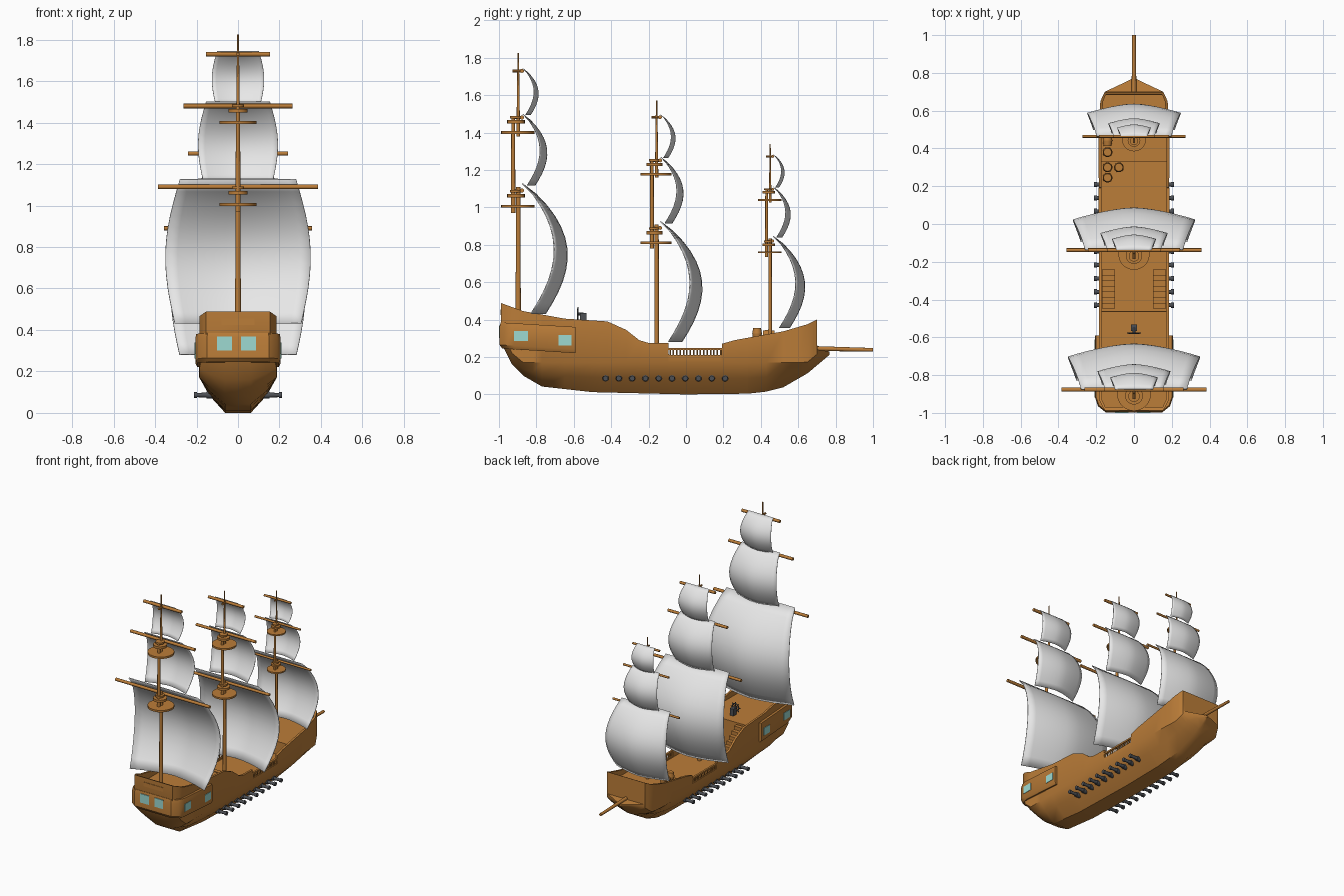
import bpy, bmesh, math
from mathutils import Vector, Matrix

if "Cube" in bpy.data.objects:
    bpy.data.objects.remove(bpy.data.objects["Cube"])


def material(name, rgb):
    m = bpy.data.materials.new(name)
    m.diffuse_color = (*rgb, 1)
    m.use_nodes = True
    m.node_tree.nodes["Principled BSDF"].inputs["Base Color"].default_value = m.diffuse_color
    return m


WOOD = material("warm wood", (0.50, 0.205, 0.04))
SAIL = material("sail cloth", (0.80, 0.80, 0.80))
GLASS = material("window glass", (0.34, 0.70, 0.64))
IRON = material("dark iron", (0.075, 0.08, 0.09))


def finish(bm, name, mat, angle=35):
    bmesh.ops.recalc_face_normals(bm, faces=bm.faces)
    me = bpy.data.meshes.new(name)
    bm.to_mesh(me)
    bm.free()
    me.materials.append(mat)
    ob = bpy.data.objects.new(name, me)
    bpy.context.collection.objects.link(ob)
    bpy.ops.object.select_all(action='DESELECT')
    ob.select_set(True)
    bpy.context.view_layer.objects.active = ob
    bpy.ops.object.shade_smooth_by_angle(angle=math.radians(angle))
    return ob


def cyl(bm, a, b, r1, r2=None, sides=12):
    a, b = Vector(a), Vector(b)
    d = b - a
    mat = Matrix.Translation((a + b) / 2) @ d.to_track_quat('Z', 'Y').to_matrix().to_4x4()
    bmesh.ops.create_cone(bm, cap_ends=True, segments=sides, radius1=r1,
                          radius2=r1 if r2 is None else r2, depth=d.length, matrix=mat)


def box(bm, c, size):
    bmesh.ops.create_cube(bm, size=1, matrix=Matrix.Translation(c) @ Matrix.Diagonal((*size, 1)))


def curve(points, y):
    """Straight-line interpolation along a short profile."""
    for (y0, v0), (y1, v1) in zip(points, points[1:]):
        if y <= y1:
            return v0 + (v1 - v0) * max(0, y - y0) / (y1 - y0)
    return points[-1][1]


def bridge(bm, rings):
    """Skin a row of equal rings and cap both ends."""
    n = len(rings[0])
    for a, b in zip(rings, rings[1:]):
        for i in range(n):
            bm.faces.new((a[i], a[(i + 1) % n], b[(i + 1) % n], b[i]))
    bm.faces.new(rings[0])
    bm.faces.new(rings[-1])


# hull: cross-sections lofted along side profiles
STERN, BOW, TIP = -.988, .70, .768
keel = [(STERN, .275), (-.93, .16), (-.87, .10), (-.77, .042), (-.5, .012), (0, 0),
        (.33, .004), (.43, .015), (.52, .038), (.65, .113), (TIP, .212)]
rim = [(STERN, .488), (-.87, .445), (-.65, .405), (-.42, .39), (-.32, .345), (-.25, .29),
       (-.2, .275), (.19, .27), (.26, .29), (.52, .337), (.65, .375), (BOW, .40)]
width = [(STERN, .155), (-.93, .185), (.52, .187), (.65, .178), (BOW, .155), (.735, .08), (TIP, .012)]


def section(y):
    zk, zt, w = curve(keel, y), curve(rim, y), curve(width, y)
    wk = min(.062, w * .5) * min(1, (.82 - y) / .4)
    if -.093 < y < .191:          # open waist
        zt = .21
    if y > BOW + .001:            # beak under the bowsprit
        zt = .24 - (y - BOW) * .15
    deck = .385 if y < -.461 else .20 if y < .331 else .295
    if y < -.969 or y > .684:     # closed stern and bow walls
        deck = zt
    zm = min(max(.17, zk + .06), zt - .008)
    half = [(0, zk), (wk, zk), (wk + (w - wk) * .62, zk + (zm - zk) * .5), (w, zm),
            (w, zt), (w * .92, zt), (w * .92, deck), (0, deck)]
    return [(x, y, z) for x, z in half] + [(-x, y, z) for x, z in reversed(half[1:-1])]


ys = [p[0] for p in keel + rim + width] + [-.82, -.37, .6]
for step in (-.969, -.461, -.093, .191, .331, .684, BOW + .001):
    ys += [step - .001, step + .001]
bm = bmesh.new()
bridge(bm, [[bm.verts.new(p) for p in section(y)] for y in sorted(set(ys))])
bmesh.ops.remove_doubles(bm, verts=bm.verts, dist=.0002)
finish(bm, "hull", WOOD)

# stern gallery: band wrapped around the stern, sloping down forward
plan = [(.15, -.997), (.19, -.965), (.206, -.92), (.206, -.59)]
plan += [(-x, y) for x, y in reversed(plan)]
bm = bmesh.new()
bridge(bm, [[bm.verts.new((x * (1 - inset), y + (inset * .3 if y < -.9 else 0), z - (y + 1) * .06))
             for x, y in plan]
            for inset, z in ((.05, .245), (0, .265), (0, .36), (.02, .385))])
finish(bm, "stern_gallery", WOOD)

# stern and side windows, thin plates
bm = bmesh.new()
for x in (-.065, .051):
    box(bm, (x, -.9965, .335), (.071, .007, .066))
for s in (-1, 1):
    box(bm, (s * .2055, -.882, .312), (.007, .075, .055))
    box(bm, (s * .2055, -.647, .29), (.007, .07, .055))
finish(bm, "windows", GLASS)

# stern ornament ledge
bm = bmesh.new()
box(bm, (0, -.985, .44), (.16, .012, .03))
finish(bm, "stern_ledge", WOOD)

# waist railings
bm = bmesh.new()
for s in (-1, 1):
    box(bm, (s * .18, .05, .243), (.014, .285, .012))
    for i in range(16):
        y = -.085 + i * .018
        cyl(bm, (s * .18, y, .205), (s * .18, y, .24), .004, sides=6)
finish(bm, "railings", WOOD)

# stairs from the waist up to the quarterdeck
bm = bmesh.new()
for s in (-1, 1):
    for i in range(7):
        rise = .18 * (i + 1) / 7 + .01
        box(bm, (s * .135, -.255 - i * .0295, .19 + rise / 2), (.07, .0295, rise))
finish(bm, "stairs", WOOD)

# cannons, ten per side
bm = bmesh.new()
for s in (-1, 1):
    for i in range(10):
        y = -.43 + i * .071
        for x0, x1, r0, r1 in ((.10, .205, .014, .010), (.197, .212, .014, .014), (.12, .152, .017, .017)):
            cyl(bm, (s * x0, y, .086), (s * x1, y, .086), r0, r1)
finish(bm, "cannons", IRON)

# steering wheel and its stand
bm = bmesh.new()
box(bm, (0, -.55, .405), (.03, .035, .06))
hub = Vector((0, -.578, .43))
cyl(bm, hub, hub + Vector((0, .03, 0)), .007)
spokes = [Vector((math.cos(i * math.pi / 4), 0, math.sin(i * math.pi / 4))) for i in range(9)]
for p, q in zip(spokes, spokes[1:]):
    cyl(bm, hub, hub + p * .038, .003, sides=6)
    cyl(bm, hub + p * .028, hub + q * .028, .004, sides=6)
finish(bm, "steering_wheel", IRON)

# barrels by the foredeck, one lying down
bm = bmesh.new()
up, along = Vector((0, 0, .03)), Vector((0, .03, 0))
for x, y, z, axis in ((-.14, .38, .295, up), (-.14, .30, .20, up), (-.08, .30, .20, up),
                      (-.14, .245, .20, up), (-.14, .412, .32, along)):
    p = Vector((x, y, z))
    cyl(bm, p, p + axis, .021, .026, 14)
    cyl(bm, p + axis, p + 2 * axis, .026, .021, 14)
finish(bm, "barrels", WOOD)

# bowsprit
bm = bmesh.new()
cyl(bm, (0, .66, .246), (0, 1.0, .238), .013, .010)
finish(bm, "bowsprit", WOOD)


def sail(name, pos, k):
    """Billowing sail hanging from pos; k = size relative to the largest."""
    bm, N = bmesh.new(), 12
    grid = []
    for j in range(N + 1):
        t = j / N
        w = .28 + .025 * t + .057 * math.sin(math.pi * t)
        deep = .24 * math.sin(math.radians(149) * t ** .85)
        curl = .077 * (1 - (1 - t) ** 3)
        us = [2 * i / N - 1 for i in range(N + 1)]
        grid.append([bm.verts.new(Vector(pos) + k * Vector((u * w, deep - curl * abs(u) ** 1.6, -.695 * t)))
                     for u in us])
    for a, b in zip(grid, grid[1:]):
        for i in range(N):
            bm.faces.new((a[i], a[i + 1], b[i + 1], b[i]))
    mod = finish(bm, name, SAIL, 40).modifiers.new("thickness", 'SOLIDIFY')
    mod.thickness = .006 * k
    mod.offset = 0


def mast(name, y0, base, top, s):
    """Three stacked poles, platforms, yards and sails, scaled by s from the top."""
    def P(x, y, z):
        return (x * s, y0 + y * s, top - (1.825 - z) * s)
    bm = bmesh.new()
    cyl(bm, (0, y0, base), P(0, 0, 1.11), .014 * s, .012 * s)
    cyl(bm, P(0, -.027, .97), P(0, -.027, 1.475), .012 * s, .010 * s)
    cyl(bm, P(0, 0, 1.38), P(0, 0, 1.825), .010 * s, .004 * s)
    for z in (1.005, 1.40):
        for y, low, high, r in ((-.003, -.007, .007, .09), (-.012, .048, .066, .047), (-.015, .075, .088, .03)):
            cyl(bm, P(0, y, z + low), P(0, y, z + high), r * s, sides=20)
    finish(bm, name + "_mast", WOOD)
    bm = bmesh.new()
    for z, w in ((1.09, .385), (1.48, .262), (1.73, .155)):
        cyl(bm, P(-w, .02, z), P(w, .02, z), .011 * s)
        cyl(bm, P(0, -.03, z), P(0, .02, z), .008 * s, sides=8)
    finish(bm, name + "_yards", WOOD)
    for part, z, k in (("lower", 1.127, 1), ("middle", 1.5, .55), ("upper", 1.745, .36)):
        sail(f"{name}_{part}_sail", P(0, .022, z), k * s)


# three masts, tallest at the stern
mast("stern", -.897, .38, 1.825, 1)
mast("main", -.157, .19, 1.57, .925)
mast("bow", .45, .285, 1.34, .707)
